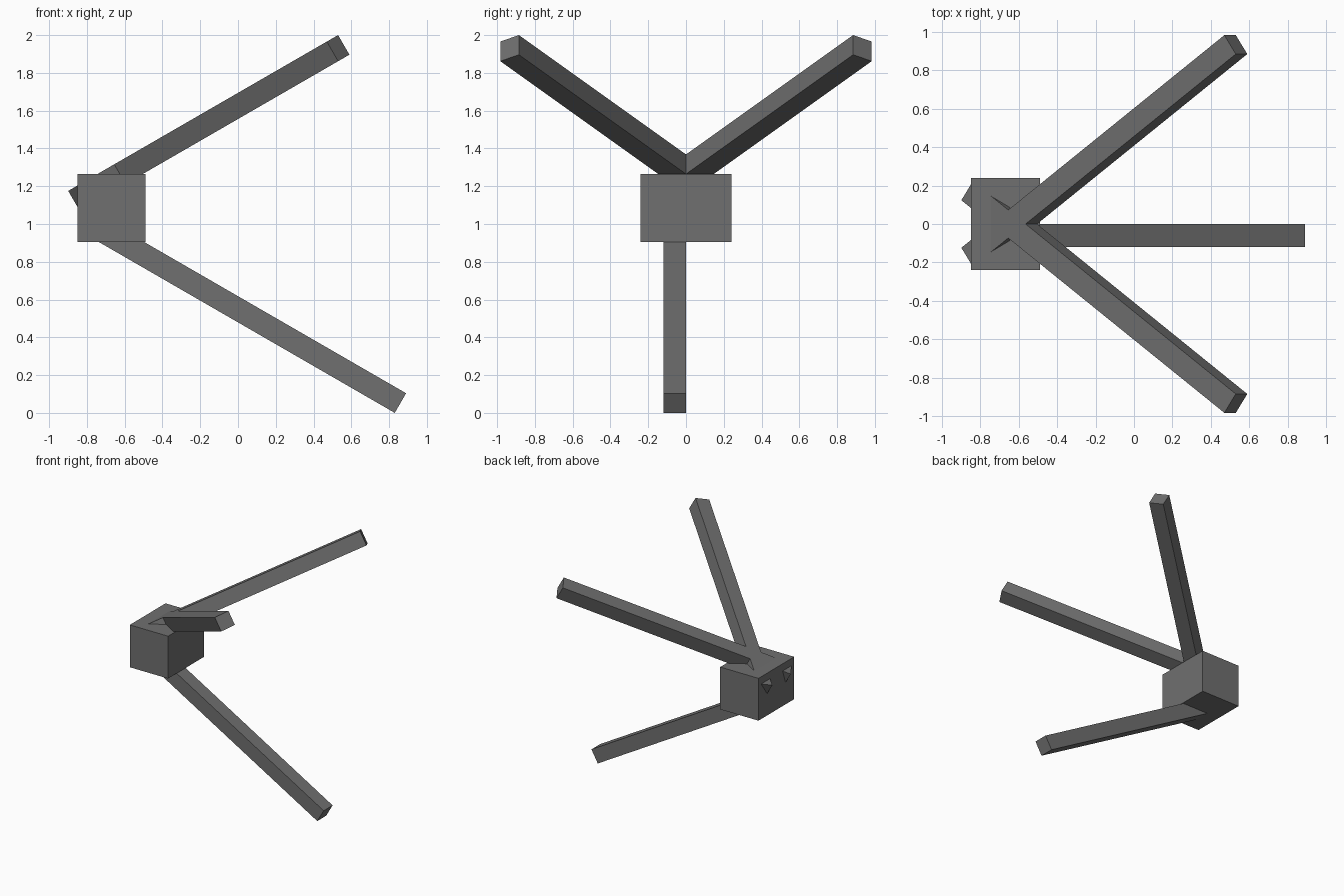
import bpy
import math
from mathutils import Matrix, Vector

if "Cube" in bpy.data.objects:
    bpy.data.objects.remove(bpy.data.objects["Cube"])

grey = bpy.data.materials.new("dark grey")
grey.diffuse_color = (0.16, 0.16, 0.16, 1)
grey.use_nodes = True
grey.node_tree.nodes["Principled BSDF"].inputs["Base Color"].default_value = grey.diffuse_color


def box(name, centre, size, rotation=Matrix.Identity(4)):
    bpy.ops.mesh.primitive_cube_add(size=1)
    ob = bpy.context.object
    ob.name = name
    ob.data.transform(Matrix.Translation(Vector(centre)) @ rotation
                      @ Matrix.Diagonal((*size, 1)))
    ob.data.materials.append(grey)
    return ob


def bar(name, tip, pitch, yaw):
    # square bar running back from its tip, yawed first and then pitched
    rot = (Matrix.Rotation(math.radians(-pitch), 4, 'Y')
           @ Matrix.Rotation(math.radians(yaw), 4, 'Z'))
    axis = rot @ Vector((1, 0, 0))
    return box(name, Vector(tip) - axis * LENGTH / 2, (LENGTH, WIDTH, WIDTH), rot)


LENGTH, WIDTH = 1.93, 0.12

# central block joining the three bars
box("hub", (-0.67, 0, 1.085), (0.36, 0.48, 0.36))

# two raised arms spreading sideways, crossing inside the hub
for side, label in ((1, "back"), (-1, "front")):
    bar(label + "_arm", (0.53, side * 0.934, 1.931), 30, side * 35)

# single lower leg, set slightly off centre
bar("lower_leg", (0.86, -0.06, 0.052), -30, 0)
